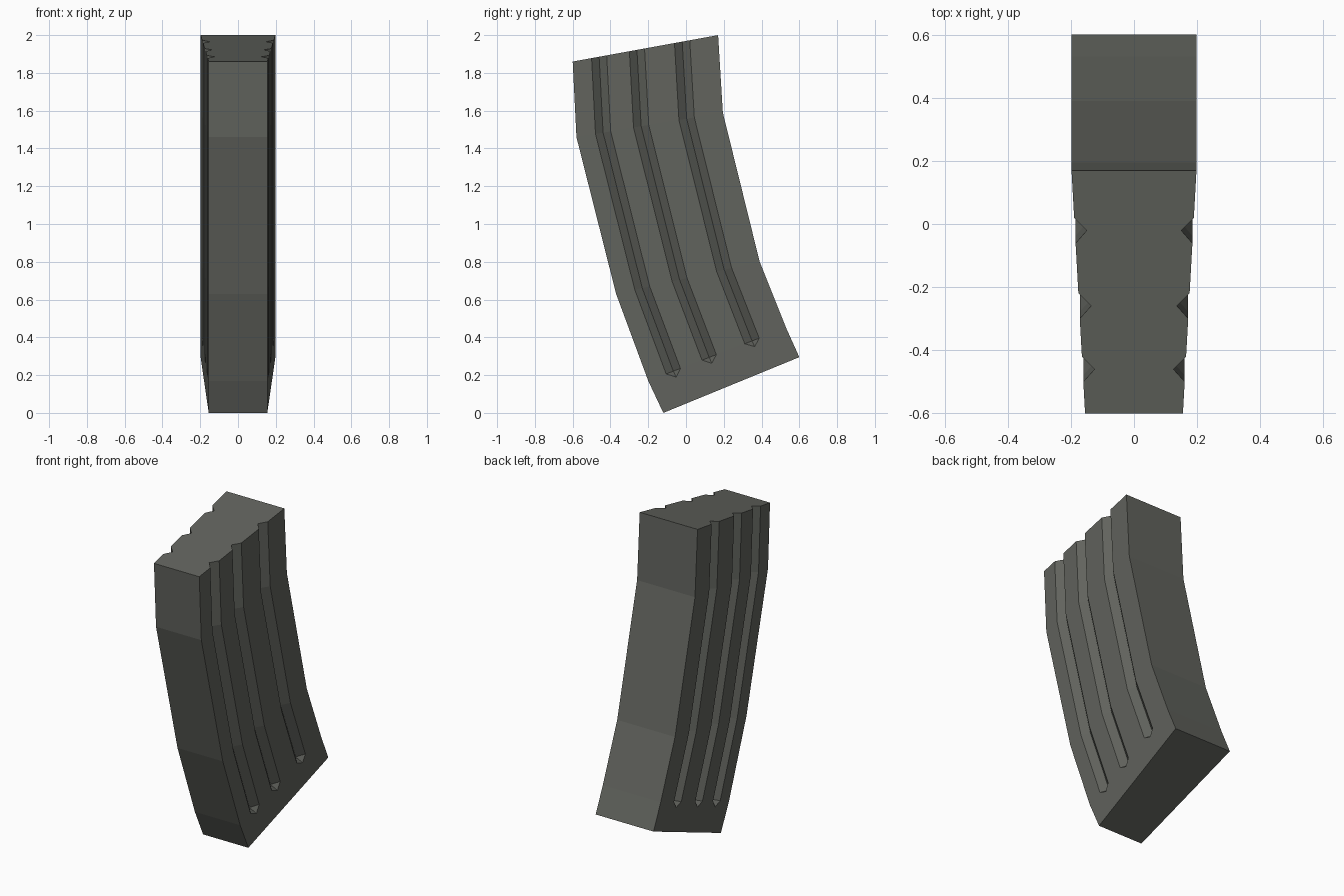
import bpy, bmesh
from mathutils import Vector

if "Cube" in bpy.data.objects:
    bpy.data.objects.remove(bpy.data.objects["Cube"])

# Rows from top to bottom: front edge (y, z) and back edge (y, z)
rows = [((-0.60, 1.86), (0.17, 2.0)),
        ((-0.58, 1.46), (0.195, 1.59)),
        ((-0.37, 0.63), (0.39, 0.80)),
        ((-0.20, 0.17), (0.53, 0.45)),
        ((-0.12, 0.0), (0.60, 0.295))]
W_FRONT, W_BACK, DEPTH = 0.155, 0.198, 0.038
# Grooves as fractions of the row, front to back
grooves = [(0.13, 0.182, 0.234), (0.39, 0.442, 0.494), (0.70, 0.753, 0.805)]
cols = [(0, 0)] + [(f, DEPTH if i == 1 else 0)
                   for g in grooves for i, f in enumerate(g)] + [(1, 0)]


def point(row, f, depth, side):
    (y0, z0), (y1, z1) = row
    x = W_FRONT + (W_BACK - W_FRONT) * f - depth
    return Vector((side * x, y0 + (y1 - y0) * f, z0 + (z1 - z0) * f))


bm = bmesh.new()
sides = []
for s in (-1, 1):
    # Grooved side panels
    grid = [[bm.verts.new(point(r, f, d, s)) for f, d in cols] for r in rows[:4]]
    end = [bm.verts.new(point(rows[4], f, 0, s)) for f in (0, 1)]
    for a, b in zip(grid, grid[1:]):
        for i in range(len(cols) - 1):
            bm.faces.new((a[i], a[i + 1], b[i + 1], b[i]))
    # Pointed groove ends and the plain panel below them
    last = grid[3]
    outline = [last[0]]
    for k, g in enumerate(grooves):
        a, m, b = last[1 + 3 * k:4 + 3 * k]
        base = point(rows[3], g[1], 0, s)
        low = point(rows[4], g[1], 0, s)
        tip = bm.verts.new(base.lerp(low, 0.19))
        bm.faces.new((a, m, tip))
        bm.faces.new((m, b, tip))
        outline += [a, tip, b]
    bm.faces.new(outline + [last[-1], end[1], end[0]])
    sides.append((grid, end))

# Front and back walls, top and bottom
(gl, el), (gr, er) = sides
for c, e in ((0, 0), (-1, 1)):
    left = [r[c] for r in gl] + [el[e]]
    right = [r[c] for r in gr] + [er[e]]
    for i in range(4):
        bm.faces.new((left[i], right[i], right[i + 1], left[i + 1]))
bm.faces.new(gl[0] + gr[0][::-1])
bm.faces.new((el[0], el[1], er[1], er[0]))
bmesh.ops.recalc_face_normals(bm, faces=bm.faces)

mesh = bpy.data.meshes.new("curved_magazine_body")
bm.to_mesh(mesh)
bm.free()
body = bpy.data.objects.new("curved_magazine_body", mesh)
bpy.context.collection.objects.link(body)

# Dark grey finish
mat = bpy.data.materials.new("dark_grey")
mat.diffuse_color = (0.12, 0.125, 0.11, 1)
mat.use_nodes = True
mat.node_tree.nodes["Principled BSDF"].inputs["Base Color"].default_value = mat.diffuse_color
mesh.materials.append(mat)
